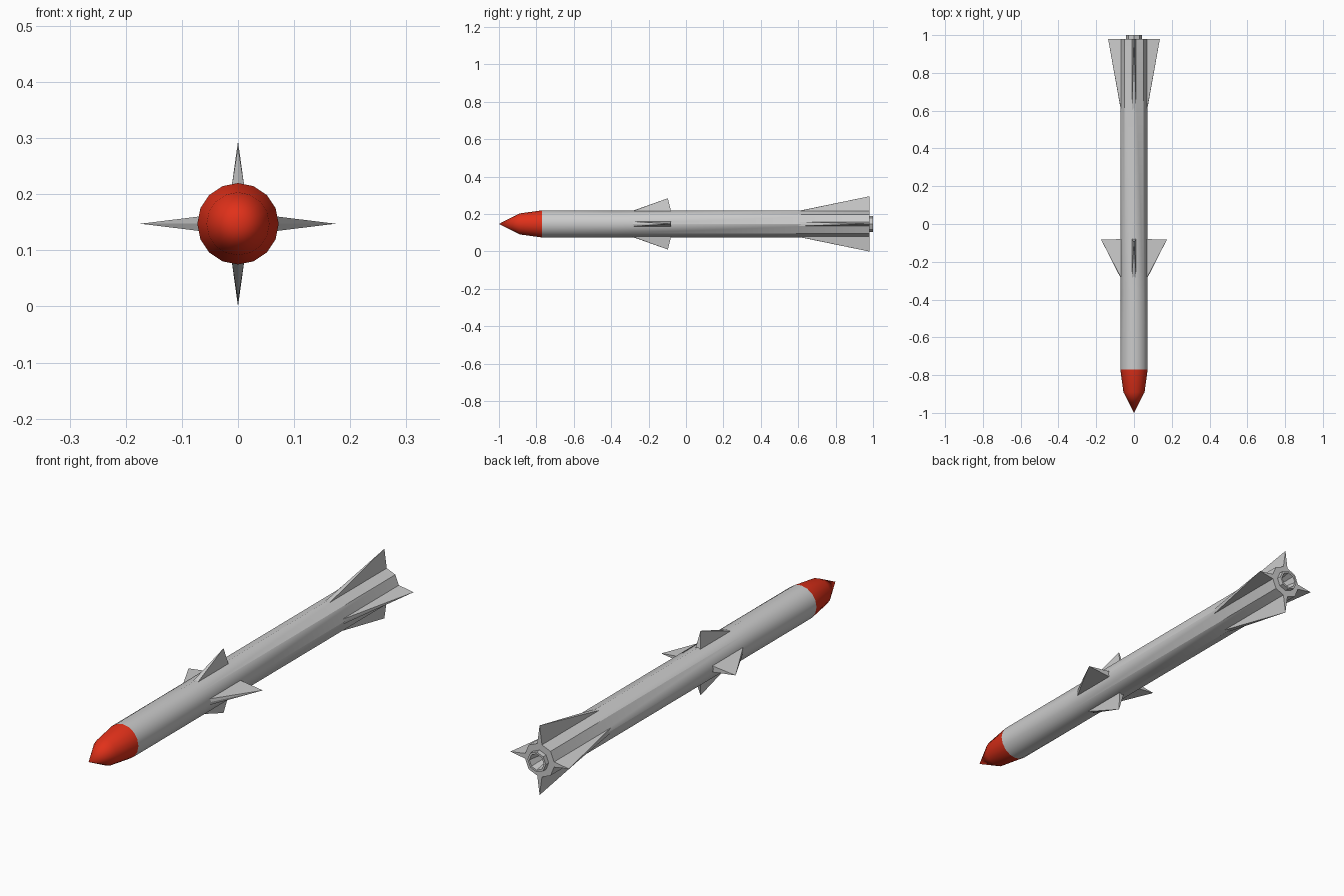
import bpy, bmesh, math
from mathutils import Vector

if "Cube" in bpy.data.objects:
    bpy.data.objects.remove(bpy.data.objects["Cube"])

ZC = 0.1475   # height of the long axis
R = 0.0725    # body radius


def finish(bm, name, color=None, angle=30):
    bmesh.ops.recalc_face_normals(bm, faces=bm.faces)
    me = bpy.data.meshes.new(name)
    bm.to_mesh(me)
    bm.free()
    ob = bpy.data.objects.new(name, me)
    bpy.context.collection.objects.link(ob)
    if color:
        mat = bpy.data.materials.new(name + "_paint")
        mat.diffuse_color = color
        mat.use_nodes = True
        mat.node_tree.nodes["Principled BSDF"].inputs["Base Color"].default_value = mat.diffuse_color
        me.materials.append(mat)
    bpy.ops.object.select_all(action='DESELECT')
    ob.select_set(True)
    bpy.context.view_layer.objects.active = ob
    bpy.ops.object.shade_smooth_by_angle(angle=math.radians(angle))
    return ob


def ring(bm, y, r, n):
    return [bm.verts.new((r * math.cos(2 * math.pi * i / n), y,
                          ZC + r * math.sin(2 * math.pi * i / n))) for i in range(n)]


def bridge(bm, a, b):
    n = len(a)
    for i in range(n):
        j = (i + 1) % n
        bm.faces.new((a[i], a[j], b[j], b[i]))


# Nose cone: 16 sides, two tapers to a point
bm = bmesh.new()
base = ring(bm, -0.77, R, 16)
mid = ring(bm, -0.89, 0.056, 16)
bridge(bm, base, mid)
tip = bm.verts.new((0, -1.0, ZC))
for i in range(16):
    bm.faces.new((mid[i], mid[(i + 1) % 16], tip))
finish(bm, "nose_cone", (0.75, 0.03, 0.01, 1))

# Body: 16-sided collar blending into an octagonal tube
bm = bmesh.new()
front = ring(bm, -0.77, R, 16)
octo = ring(bm, -0.37, R, 8)
for i in range(8):
    a, m, b = front[2 * i], front[2 * i + 1], front[(2 * i + 2) % 16]
    p, q = octo[i], octo[(i + 1) % 8]
    bm.faces.new((a, m, p))
    bm.faces.new((m, q, p))
    bm.faces.new((m, b, q))
# tube, rear rim, protruding nozzle and its hollow inside
prev = octo
for y, r in [(0.98, R), (0.98, 0.043), (1.0, 0.043), (1.0, 0.034), (0.93, 0.022)]:
    nxt = ring(bm, y, r, 8)
    bridge(bm, prev, nxt)
    prev = nxt
bm.faces.new(prev)
finish(bm, "body_and_nozzle")


def fin(name, k, y0, y1, tip_y, span, t):
    """Wedge fin on side k (quarter turns), root profile tapering to a point."""
    out = Vector((round(math.cos(k * math.pi / 2)), 0, round(math.sin(k * math.pi / 2))))
    side = Vector((-out.z, 0, out.x))
    bm = bmesh.new()

    def vert(r, y, s):
        return bm.verts.new(Vector((0, y, ZC)) + out * r + side * s)

    root = [vert(0.068, y, s) for y, s in
            [(y0 - 0.006, 0), (y0, t), (y1, t), (y1, -t), (y0, -t)]]
    end = vert(span, tip_y, 0)
    bm.faces.new(root)
    for i in range(5):
        bm.faces.new((root[i], root[(i + 1) % 5], end))
    finish(bm, name, angle=5)


# Four mid wings and four tail fins
for k, where in enumerate(("right", "top", "left", "bottom")):
    flat = k % 2 == 0
    fin("wing_" + where, k, -0.285, -0.08, -0.083 if flat else -0.097,
        0.174 if flat else 0.137, 0.013 if flat else 0.011)
    fin("tail_fin_" + where, k, 0.6, 0.98, 0.98, 0.137 if flat else 0.1475, 0.011)
